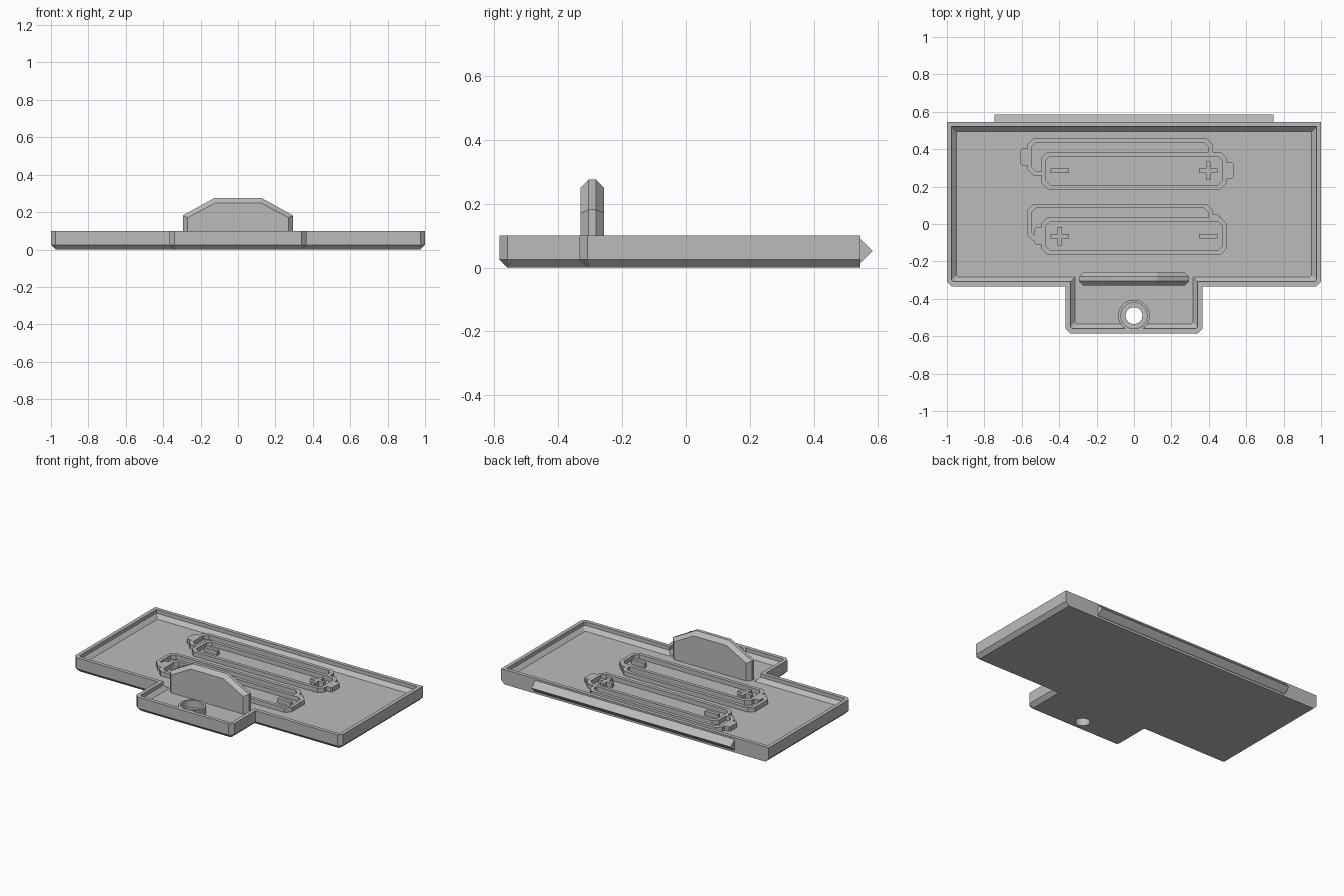
import bpy, bmesh, math

cube = bpy.data.objects.get("Cube")
if cube:
    bpy.data.objects.remove(cube, do_unlink=True)

grey = bpy.data.materials.new("light grey plastic")
grey.use_nodes = True
colour = (0.5, 0.5, 0.5, 1)
grey.diffuse_color = colour
grey.node_tree.nodes["Principled BSDF"].inputs["Base Color"].default_value = colour

FLOOR, RIM, C = 0.05, 0.1, 0.025
TAB_Y = -0.49


def loft(name, loops):
    """Skin closed loops of equal length and cap both ends."""
    bm = bmesh.new()
    rings = [[bm.verts.new(p) for p in loop] for loop in loops]
    for a, b in zip(rings, rings[1:]):
        for i in range(len(a)):
            j = (i + 1) % len(a)
            bm.faces.new((a[i], a[j], b[j], b[i]))
    bm.faces.new(rings[0][::-1])
    bm.faces.new(rings[-1])
    bmesh.ops.recalc_face_normals(bm, faces=bm.faces)
    mesh = bpy.data.meshes.new(name)
    bm.to_mesh(mesh)
    bm.free()
    mesh.materials.append(grey)
    obj = bpy.data.objects.new(name, mesh)
    bpy.context.collection.objects.link(obj)
    return obj


def prism(name, outline, z0, z1):
    return loft(name, [[(x, y, z) for x, y in outline] for z in (z0, z1)])


def boolean(obj, other, operation):
    """Apply a boolean and discard the second solid."""
    mod = obj.modifiers.new("bool", "BOOLEAN")
    mod.object, mod.operation, mod.solver = other, operation, "EXACT"
    bpy.context.view_layer.objects.active = obj
    bpy.ops.object.modifier_apply(modifier=mod.name)
    bpy.data.objects.remove(other, do_unlink=True)


def mirrored(half):
    return half + [(-x, y) for x, y in reversed(half)]


def circle(radius, n=40):
    return [(radius * math.cos(math.tau * i / n),
             TAB_Y + radius * math.sin(math.tau * i / n)) for i in range(n)]


# Tray: T-shaped plate with chamfered underside, rim and sunken floor
def tray_loop(z, inset, back_inset, c):
    tab, front, step, side = 0.365 - inset, -0.585 + inset, -0.333 + inset, 1 - inset
    half = [(tab - c, front), (tab, front + c), (tab, step),
            (side - c, step), (side, step + c), (side, 0.545 - back_inset)]
    return [(x, y, z) for x, y in mirrored(half)]


tray = loft("cover_tray", [
    tray_loop(0, C, 0, 0.01),
    tray_loop(C, 0, 0, C),
    tray_loop(RIM, 0, 0, C),
    tray_loop(RIM, C, C, 0.01),
    tray_loop(RIM - C, C, C, 0.01),
    tray_loop(FLOOR, 2 * C, 2 * C, 0.01),
])

# Screw boss with a counterbore and a through hole
boolean(tray, prism("boss", circle(0.085), 0.03, RIM - 0.0005), "UNION")
boolean(tray, prism("counterbore", circle(0.07), FLOOR, 0.2), "DIFFERENCE")
boolean(tray, prism("screw_hole", circle(0.045), -0.1, 0.2), "DIFFERENCE")

# Finger grip: six-sided profile with chamfered front and back edges
def grip_loop(y, side, shoulder, crest, top):
    half = [(side, FLOOR - 0.01), (side, shoulder), (crest, top)]
    return [(x, y, z) for x, z in mirrored(half)]


small, full = (0.27, 0.17, 0.12, 0.25), (0.295, 0.182, 0.125, 0.276)
loft("finger_grip", [grip_loop(-0.33, *small), grip_loop(-0.305, *full),
                     grip_loop(-0.282, *full), grip_loop(-0.257, *small)])

# Wedge-shaped latch along the back edge
loft("back_latch", [[(x, 0.54, 0.09), (x, 0.55, 0.087), (x, 0.585, 0.052),
                     (x, 0.55, 0.017), (x, 0.54, 0.014)] for x in (-0.745, 0.745)])


# Raised battery symbols
def octagon(x, y, w, h, c):
    half = [(w - c, -h), (w, c - h), (w, h - c), (w - c, h)]
    return [(x + px, y + py) for px, py in mirrored(half)]


def battery(name, x, y, nub_side, z0, z1):
    """Solid battery outline with its terminal nub."""
    body = prism(name, octagon(x, y, 0.495, 0.1, 0.032), z0, z1)
    nub = octagon(x + nub_side * 0.49, y, 0.043, 0.045, 0.01)
    boolean(body, prism("nub", nub, z0, z1), "UNION")
    return body


def bar(name, x, y, w, h):
    prism(name, octagon(x, y, w, h, 0.001), FLOOR - 0.005, TOP)


TOP = FLOOR + 0.03
for label, y, nub in (("rear", 0.285, 1), ("front", -0.065, -1)):
    for part, px, py, side in (("upper", -0.075, y + 0.073, -nub), ("lower", 0, y, nub)):
        ring = battery(f"{label}_{part}_battery_ring", px, py, side, FLOOR - 0.005, TOP)
        inner = octagon(px, py, 0.472, 0.077, 0.024)
        boolean(ring, prism("void", inner, 0, 0.2), "DIFFERENCE")
        if part == "upper":
            boolean(ring, battery("overlap", 0, y, nub, 0, 0.2), "DIFFERENCE")
    bar(f"{label}_minus", -nub * 0.397, y, 0.05, 0.0115)
    plus = octagon(nub * 0.397, y, 0.0115, 0.05, 0.001)
    bar(f"{label}_plus", nub * 0.397, y, 0.05, 0.0115)
    prism(f"{label}_plus_upright", plus, FLOOR - 0.005, TOP)
